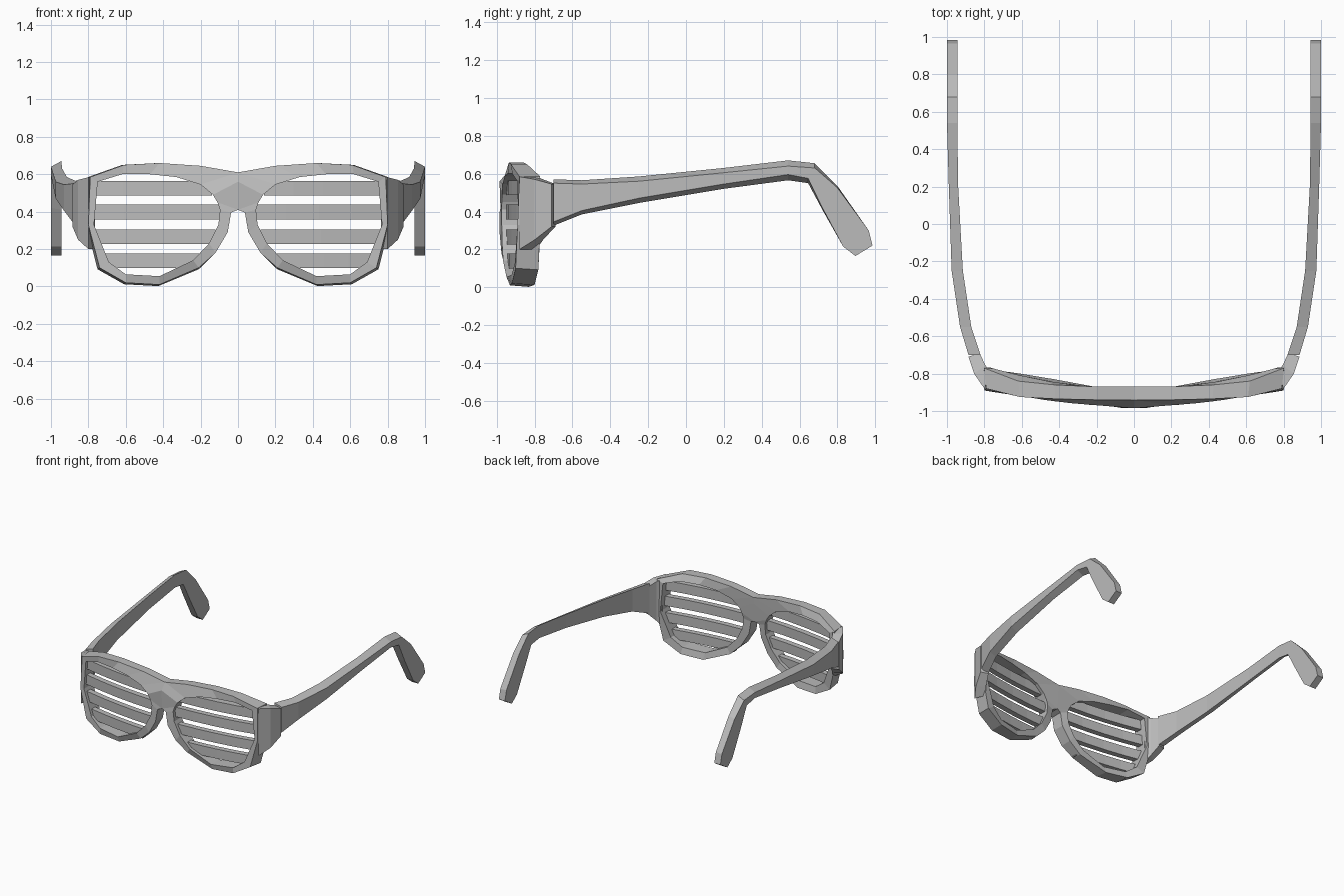
import bpy
import bmesh

cube = bpy.data.objects.get("Cube")
if cube:
    bpy.data.objects.remove(cube, do_unlink=True)

# Single matte grey plastic
plastic = bpy.data.materials.new("grey_plastic")
plastic.use_nodes = True
grey = (0.5, 0.5, 0.5, 1.0)
plastic.diffuse_color = grey
plastic.node_tree.nodes["Principled BSDF"].inputs["Base Color"].default_value = grey


def loft(name, rings, closed=False):
    """Skin a row of equal-sized rings, then mirror the part across x."""
    bm = bmesh.new()
    rows = [[bm.verts.new(point) for point in ring] for ring in rings]
    pairs = list(zip(rows, rows[1:]))
    if closed:
        pairs.append((rows[-1], rows[0]))
    else:
        bm.faces.new(rows[0])
        bm.faces.new(list(reversed(rows[-1])))
    for first, second in pairs:
        for k in range(len(first)):
            n = (k + 1) % len(first)
            quad = [first[k], first[n], second[n], second[k]]
            # Leave the part open where it meets its mirror image
            if any(abs(v.co.x) > 1e-5 for v in quad):
                bm.faces.new(quad)
    bmesh.ops.recalc_face_normals(bm, faces=bm.faces[:])
    mesh = bpy.data.meshes.new(name)
    bm.to_mesh(mesh)
    bm.free()
    mesh.materials.append(plastic)
    obj = bpy.data.objects.new(name, mesh)
    bpy.context.collection.objects.link(obj)
    mirror = obj.modifiers.new("both_sides", "MIRROR")
    mirror.use_clip = True
    mirror.merge_threshold = 0.0005
    return obj


def wrap(depth, x, curve=0.15):
    """Depth of the curved front at a distance x from the middle."""
    return depth + curve * x * x


# Rim and bridge: outer x, z, front y, back y, then inner x, z
rim_points = [
    (0, .61, -.94, -.87, .2, .545),
    (.2, .645, -.94, -.87, .33, .585),
    (.42, .66, -.935, -.86, .47, .6),
    (.61, .65, -.925, -.84, .62, .6),
    (.79, .585, -.88, -.77, .75, .56),
    (.8, .33, -.89, -.77, .77, .33),
    (.74, .1, -.9, -.78, .69, .13),
    (.6, .02, -.92, -.8, .6, .065),
    (.42, .01, -.93, -.83, .42, .055),
    (.21, .1, -.955, -.87, .24, .14),
    (.12, .18, -.975, -.88, .155, .23),
    (.055, .29, -.985, -.89, .105, .33),
    (.037, .395, -.985, -.89, .096, .41),
    (0, .41, -.98, -.88, .11, .45),
    (0, .56, -.985, -.87, .134, .49),
]
rim_rings = []
for x, z, front, back, inner_x, inner_z in rim_points:
    flare = 1.015 if x > .3 else 1
    drop = .008 if z < .15 else 0
    rim_rings.append([
        (x, front, z),
        (inner_x, wrap(-.975, inner_x), inner_z),
        (inner_x, wrap(-.88, inner_x, .19), inner_z),
        (x * flare, back, z - drop),
    ])
loft("rim_and_bridge", rim_rings, closed=True)

# Shutter slats: middle height, inner end, outer end
slats = [(.525, .14, .77), (.398, .08, .785), (.265, .12, .765), (.138, .2, .72)]
steps = 4
half_height = .039
for number, (z, start, end) in enumerate(slats, 1):
    rings = []
    for step in range(steps + 1):
        x = start + (end - start) * step / steps
        front, back = wrap(-.95, x), wrap(-.905, x)
        rings.append([
            (x, front, z - half_height), (x, front, z + half_height),
            (x, back, z + half_height), (x, back, z - half_height),
        ])
    loft(f"slat_{number}", rings)

# Hinge blocks: inner x, y, outer x, y, top z, bottom z
hinge_sections = [
    (.765, -.79, .8, -.88, .584, .2),
    (.795, -.755, .855, -.8, .57, .25),
    (.825, -.69, .885, -.71, .545, .32),
]
loft("hinge_block", [
    [(xi, yi, top), (xo, yo, top), (xo, yo, low), (xi, yi, low)]
    for xi, yi, xo, yo, top, low in hinge_sections
])

# Temple arms: inner x, outer x, upper y, z, lower y, z, edge slope
arm_sections = [
    (.82, .885, -.7, .57, -.7, .325, .02),
    (.87, .93, -.55, .565, -.55, .385, .02),
    (.915, .975, -.25, .585, -.25, .445, .025),
    (.94, .99, .2, .63, .2, .52, .025),
    (.945, 1, .54, .67, .54, .565, .03),
    (.945, 1, .68, .655, .645, .55, .025),
    (.945, 1, .8, .535, .72, .41, .01),
    (.945, 1, .965, .3, .83, .215, 0),
    (.945, 1, .985, .22, .895, .165, 0),
]
loft("temple_arm", [
    [(xi, yt, zt), (xo, yt, zt - slope), (xo, yb, zb + slope), (xi, yb, zb)]
    for xi, xo, yt, zt, yb, zb, slope in arm_sections
])
